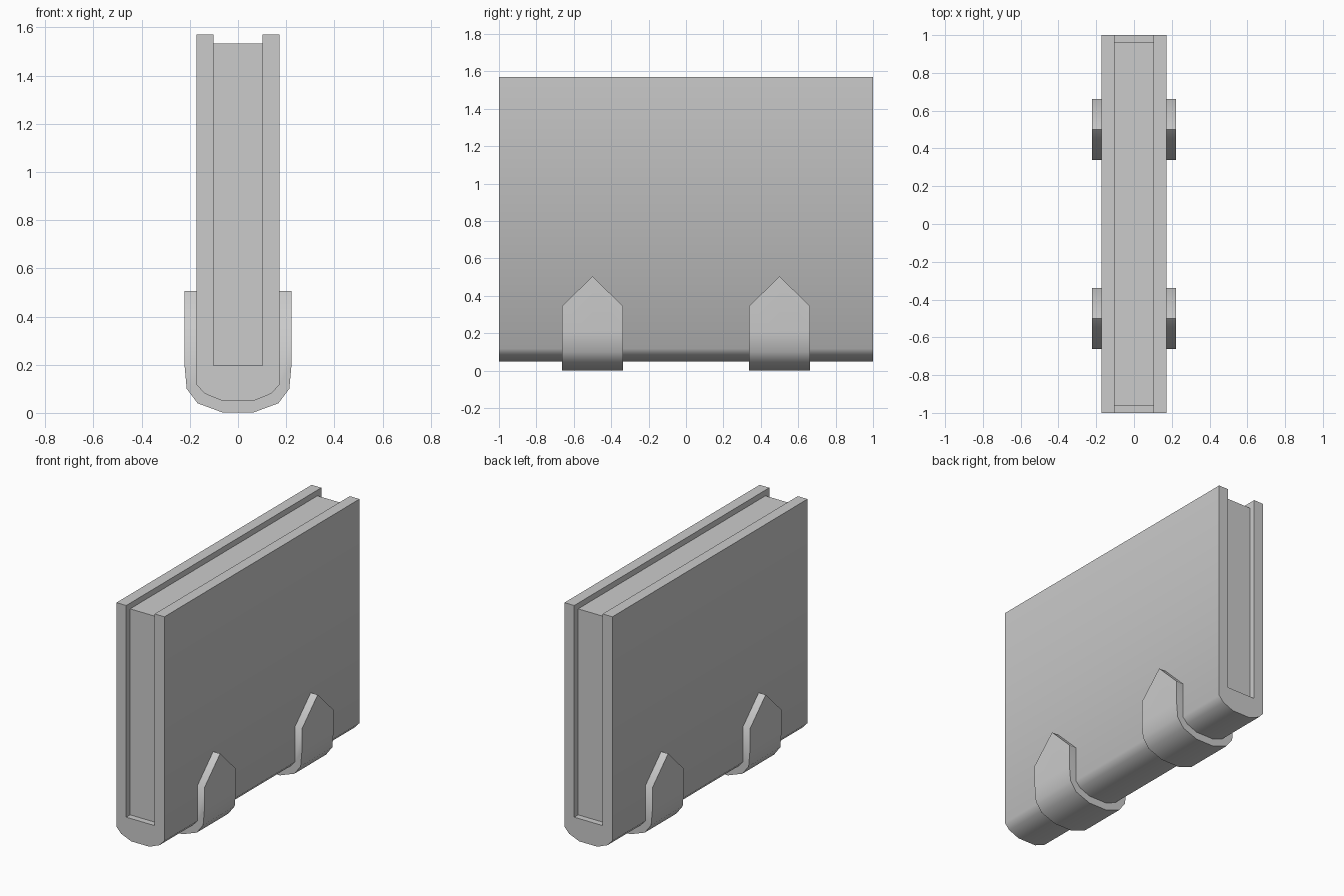
import bpy, bmesh, math

if "Cube" in bpy.data.objects:
    bpy.data.objects.remove(bpy.data.objects["Cube"])


def loft(name, sections, angle=50):
    """Solid through matching closed (x, y, z) sections, capped at both ends."""
    bm = bmesh.new()
    rings = [[bm.verts.new(p) for p in s] for s in sections]
    n = len(rings[0])
    for a, b in zip(rings, rings[1:]):
        for i in range(n):
            j = (i + 1) % n
            bm.faces.new((a[i], a[j], b[j], b[i]))
    bm.faces.new(rings[0][::-1])
    bm.faces.new(rings[-1])
    bmesh.ops.recalc_face_normals(bm, faces=bm.faces)
    mesh = bpy.data.meshes.new(name)
    bm.to_mesh(mesh)
    bm.free()
    obj = bpy.data.objects.new(name, mesh)
    bpy.context.collection.objects.link(obj)
    bpy.ops.object.select_all(action='DESELECT')
    obj.select_set(True)
    bpy.context.view_layer.objects.active = obj
    bpy.ops.object.shade_smooth_by_angle(angle=math.radians(angle))
    return obj


def mirrored(half):
    """Complete a path drawn top to bottom on the +x side."""
    return half + [(-x, z) for x, z in reversed(half)]


spine = [(0.172, 0.117), (0.138, 0.08), (0.065, 0.05)]

# Cover: two boards joined by a rounded spine
cover = mirrored([(0.172, 1.57)] + spine) + mirrored([(0.102, 1.57), (0.102, 0.197)])[::-1]
loft("cover", [[(x, y, z) for x, z in cover] for y in (-1, 1)])

# Page block, slightly recessed
pages = mirrored([(0.102, 1.533), (0.102, 0.197)])
loft("pages", [[(x, y, z) for x, z in pages] for y in (-0.96, 0.96)])


# Pointed straps wrapped around the spine
def strap_section(y, top):
    outer = mirrored([(0.222, top), (0.222, 0.2), (0.213, 0.1), (0.168, 0.04), (0.065, 0.002)])
    inner = mirrored([(0.172, top)] + spine)[::-1]
    return [(x, y, z) for x, z in outer + inner]


for name, yc in (("front_strap", -0.5), ("back_strap", 0.5)):
    loft(name, [strap_section(yc + dy, top)
                for dy, top in ((-0.162, 0.345), (0, 0.505), (0.162, 0.345))])
